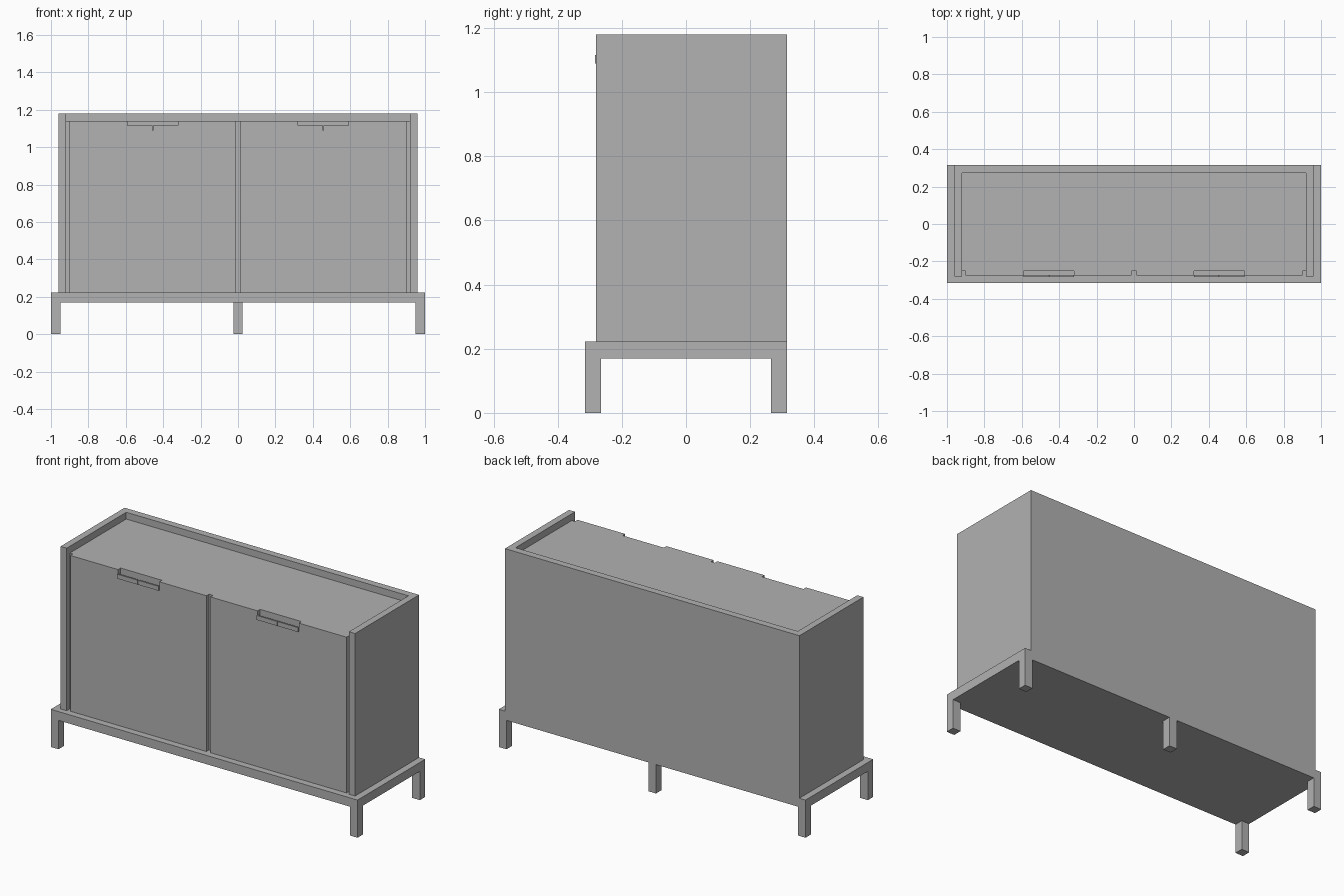
import bpy
import bmesh

cube = bpy.data.objects.get("Cube")
if cube:
    bpy.data.objects.remove(cube, do_unlink=True)

GREY = (0.445, 0.445, 0.445, 1.0)
mat = bpy.data.materials.new("plain grey")
mat.use_nodes = True
mat.diffuse_color = GREY
mat.node_tree.nodes["Principled BSDF"].inputs["Base Color"].default_value = GREY


def prism(name, outline, y0, y1):
    """Extrude an x-z outline from y0 to y1."""
    bm = bmesh.new()
    face = bm.faces.new([bm.verts.new((x, y0, z)) for x, z in outline])
    out = bmesh.ops.extrude_face_region(bm, geom=[face])
    moved = [v for v in out["geom"] if isinstance(v, bmesh.types.BMVert)]
    bmesh.ops.translate(bm, verts=moved, vec=(0, y1 - y0, 0))
    bmesh.ops.recalc_face_normals(bm, faces=bm.faces)
    mesh = bpy.data.meshes.new(name)
    bm.to_mesh(mesh)
    bm.free()
    mesh.materials.append(mat)
    obj = bpy.data.objects.new(name, mesh)
    bpy.context.collection.objects.link(obj)
    return obj


def box(name, x0, x1, y0, y1, z0, z1):
    return prism(name, [(x0, z0), (x1, z0), (x1, z1), (x0, z1)], y0, y1)


HALF_DEPTH = 0.315
BASE_LOW, BASE_TOP = 0.17, 0.222
TOP, RIM = 1.14, 1.18
CORE_FRONT, DOOR_FRONT = -0.251, -0.275

# Base slab and five legs (the middle one stands at the back only)
box("base_slab", -1, 1, -HALF_DEPTH, HALF_DEPTH, BASE_LOW, BASE_TOP)
LEG = 0.05
legs = {
    "front_right_leg": (-1, -HALF_DEPTH),
    "front_left_leg": (1 - LEG, -HALF_DEPTH),
    "back_right_leg": (-1, HALF_DEPTH - LEG),
    "back_left_leg": (1 - LEG, HALF_DEPTH - LEG),
    "back_middle_leg": (-LEG / 2, HALF_DEPTH - LEG),
}
for name, (x, y) in legs.items():
    box(name, x, x + LEG, y, y + LEG, 0, BASE_LOW)

# Cabinet body with a raised rim on the sides and back
box("cabinet_body", -0.92, 0.92, CORE_FRONT, 0.273, BASE_TOP, TOP)
box("back_panel", -0.92, 0.92, 0.273, HALF_DEPTH, BASE_TOP, RIM)

for side, s in (("right", -1), ("left", 1)):
    x0, x1 = sorted((s * 0.92, s * 0.96))
    box(side + "_side_panel", x0, x1, -0.281, HALF_DEPTH, BASE_TOP, RIM)

    # Door with a finger notch in its top edge
    outline = [(0.013, BASE_TOP), (0.90, BASE_TOP), (0.90, TOP), (0.59, TOP),
               (0.59, 1.09), (0.32, 1.09), (0.32, TOP), (0.013, TOP)]
    prism(side + "_door", [(s * x, z) for x, z in outline],
          DOOR_FRONT, CORE_FRONT)

    # Handle lip in two halves across the lower part of the notch
    for half, a, b in (("inner", 0.32, 0.454), ("outer", 0.456, 0.59)):
        x0, x1 = sorted((s * a, s * b))
        box(f"{side}_{half}_handle_lip", x0, x1, -0.283, -0.274, 1.09, 1.116)
